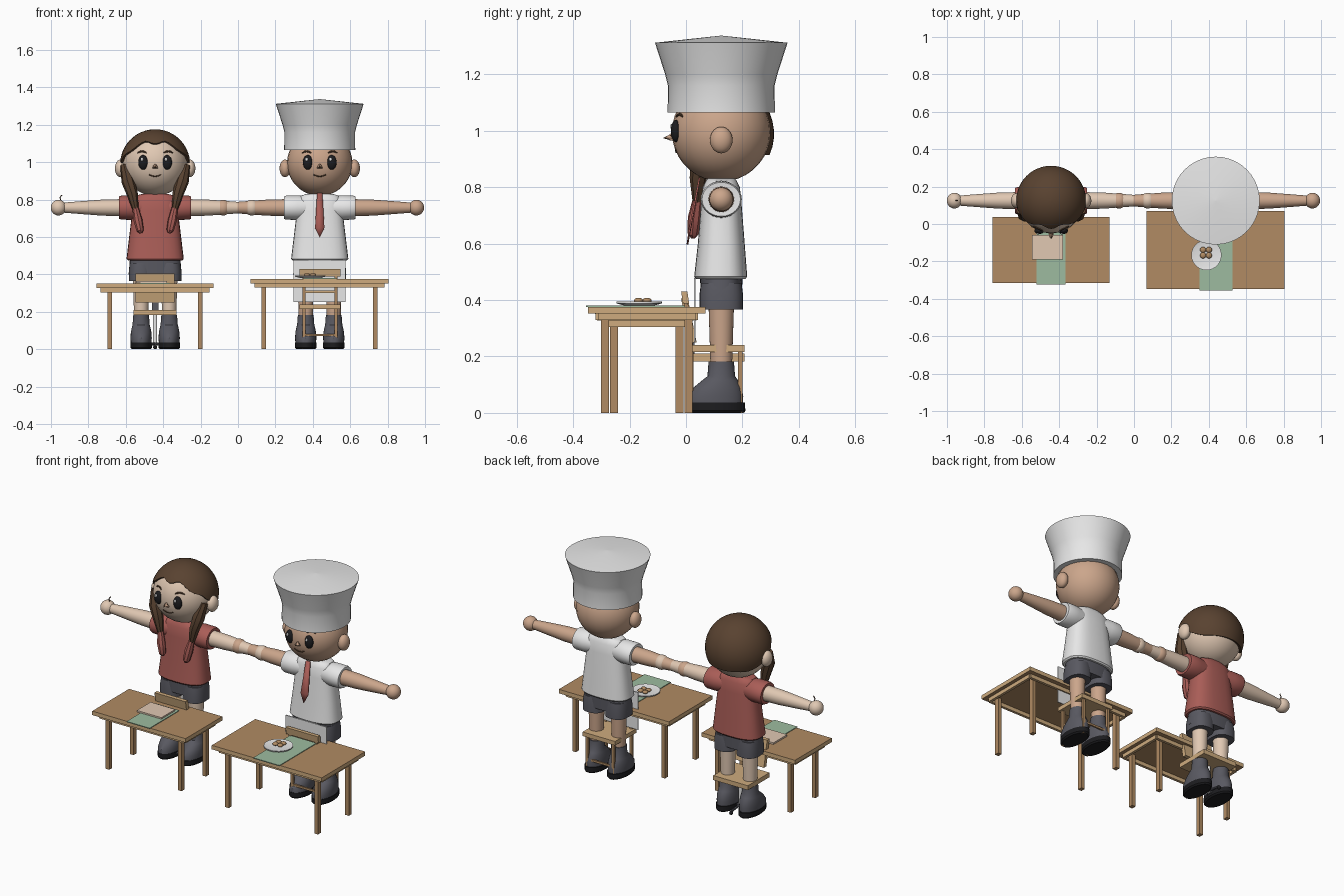
import bpy, bmesh, math
from mathutils import Vector

if "Cube" in bpy.data.objects:
    bpy.data.objects.remove(bpy.data.objects["Cube"], do_unlink=True)


def material(name, *rgb):
    m = bpy.data.materials.new(name)
    m.use_nodes = True
    m.diffuse_color = (*rgb, 1)
    m.node_tree.nodes["Principled BSDF"].inputs["Base Color"].default_value = (*rgb, 1)
    return m


LIGHT = material("light_skin", .75, .58, .45)
TAN = material("tan_skin", .60, .38, .26)
BROWN = material("hair_brown", .10, .055, .03)
RED = material("faded_red", .40, .11, .095)
WHITE = material("white", .80, .80, .80)
GREY = material("dark_grey", .10, .10, .12)
BLACK = material("black", .012, .012, .014)
WOOD = material("wood", .44, .26, .125)
PALE = material("pale_wood", .62, .41, .21)
GREEN = material("mat_green", .34, .50, .35)
parts = []


def finish(name, bm, *mats):
    bmesh.ops.recalc_face_normals(bm, faces=bm.faces)
    me = bpy.data.meshes.new(name)
    bm.to_mesh(me)
    bm.free()
    for m in mats:
        me.materials.append(m)
    ob = bpy.data.objects.new(name, me)
    bpy.context.collection.objects.link(ob)
    parts.append(ob)
    return ob


def box(name, x, y, z, *mats, tilt=0):
    """Box from (min, max) pairs; a second material goes on its top and bottom."""
    bm = bmesh.new()
    bmesh.ops.create_cube(bm, size=1)
    for f in bm.faces:
        f.material_index = int(len(mats) > 1 and abs(f.normal.z) > .5)
    mid = Vector([(a + b) / 2 for a, b in (x, y, z)])
    for v in bm.verts:
        v.co = Vector((v.co.x * (x[1] - x[0]), v.co.y * (y[1] - y[0]), v.co.z * (z[1] - z[0]))) + mid
        v.co.y -= tilt * (v.co.z - mid.z)
    return finish(name, bm, *mats)


def ball(name, loc, radii, mat):
    bm = bmesh.new()
    bmesh.ops.create_uvsphere(bm, u_segments=28, v_segments=18, radius=1)
    for v in bm.verts:
        v.co = Vector([c * r + l for c, r, l in zip(v.co, radii, loc)])
    return finish(name, bm, mat)


def loft(name, rings, mat, at=(0, 0, 0), along_x=0, square=1.0, seg=28):
    """Rings of (distance, x radius, y radius, y offset) along z, or along +-x."""
    bm = bmesh.new()
    loops = []
    for t, rx, ry, oy in rings:
        loop = []
        for i in range(seg):
            a = math.tau * i / seg
            c, s = math.cos(a), math.sin(a)
            p = math.copysign(abs(c) ** square, c) * rx
            q = math.copysign(abs(s) ** square, s) * ry + oy
            co = (along_x * t, q, p) if along_x else (p, q, t)
            loop.append(bm.verts.new(Vector(co) + Vector(at)))
        loops.append(loop)
    for lo, hi in zip(loops, loops[1:]):
        for i in range(seg):
            j = (i + 1) % seg
            bm.faces.new((lo[i], lo[j], hi[j], hi[i]))
    bm.faces.new(loops[0])
    bm.faces.new(loops[-1])
    return finish(name, bm, mat)


def tube(name, pts, radii, mat):
    cu = bpy.data.curves.new(name, "CURVE")
    cu.dimensions = "3D"
    cu.bevel_depth = 1
    cu.bevel_resolution = 2
    cu.use_fill_caps = True
    sp = cu.splines.new("POLY")
    sp.points.add(len(pts) - 1)
    for p, co, r in zip(sp.points, pts, radii):
        p.co, p.radius = (*co, 1), r
    cu.materials.append(mat)
    ob = bpy.data.objects.new(name, cu)
    bpy.context.collection.objects.link(ob)
    bpy.ops.object.select_all(action="DESELECT")
    ob.select_set(True)
    bpy.context.view_layer.objects.active = ob
    bpy.ops.object.convert(target="MESH")
    parts.append(bpy.context.view_layer.objects.active)


CY, HZ, R = .125, .995, .175   # body depth, head height, head radius


def on_face(cx, dx, dz):
    return (cx + dx, CY - math.sqrt(R * R - dx * dx - dz * dz), HZ + dz)


def person(who, cx, skin, shirt):
    base = (cx, CY, 0)
    ball(who + "_head", (cx, CY, HZ), (R, R, R), skin)
    loft(who + "_neck", [(.79, .055, .05, 0), (.84, .055, .05, 0)], skin, base)
    loft(who + "_shirt", [(.475, .145, .088, -.002), (.483, .153, .094, -.002), (.60, .139, .083, 0),
                          (.74, .122, .072, 0), (.80, .118, .066, 0), (.822, .10, .055, 0),
                          (.83, .07, .05, 0)], shirt, base, square=.75)
    loft(who + "_shorts_waist", [(.40, .142, .073, 0), (.48, .135, .075, 0)], GREY, base, square=.75)
    # face
    loft(who + "_nose", [(.965, .017, .018, -R + .012), (.975, .013, .02, -R - .006),
                         (.99, .002, .002, -R - .002)], TAN if skin is LIGHT else skin, base, seg=8)
    tube(who + "_nose_tip", [(cx, CY - R, .977), (cx, CY - R - .03, .974)], (.012, .001), BROWN)
    tube(who + "_mouth", [on_face(cx, d * .011, -.071 + .0011 * d * d) for d in range(-3, 4)],
         [.003] * 7, BROWN)
    for s, side in ((-1, "right"), (1, "left")):
        n = f"{who}_{side}_"
        ex, ey, ez = on_face(cx, s * .064, .004)
        ball(n + "eye", (ex, ey + .002, ez), (.026, .018, .039), BLACK)
        ball(n + "eye_glint", (ex - .006, ey - .014, ez + .016), (.007, .004, .009), WHITE)
        tube(n + "eyebrow", [on_face(cx, s * (.07 + d * .012), .063 - .002 * d * d) for d in range(-2, 3)],
             [.003, .005, .005, .005, .003], BROWN)
        ball(n + "ear", (cx + s * .185, CY, .967), (.03, .04, .047), skin)
        # arm, sleeve and hand
        shoulder = (cx, CY, .757)
        loft(n + "sleeve", [(.07, .06, .062, 0), (.12, .066, .07, 0), (.18, .064, .073, 0),
                            (.192, .06, .068, 0), (.19, .046, .046, 0)], shirt, shoulder, along_x=s)
        loft(n + "arm", [(.15, .046, .046, 0), (.28, .043, .043, 0), (.40, .034, .034, 0),
                         (.50, .026, .026, 0)], skin, shoulder, along_x=s)
        ball(n + "hand", (cx + s * .517, CY, .757), (.041, .042, .042), skin)
        # leg and boot
        foot = (cx + s * .075, CY, 0)
        loft(n + "shorts_leg", [(.366, .066, .077, 0), (.42, .066, .077, 0), (.46, .06, .072, 0)],
             GREY, foot, square=.8)
        loft(n + "leg", [(.16, .037, .038, 0), (.38, .044, .045, 0)], skin, foot)
        loft(n + "boot", [(.03, .055, .10, -.023), (.06, .057, .10, -.022), (.09, .055, .085, -.013),
                          (.115, .05, .064, -.004), (.13, .046, .049, 0), (.182, .042, .045, 0),
                          (.182, .03, .03, 0)], GREY, foot)
        loft(n + "boot_sole", [(0, .05, .097, -.02), (.008, .058, .105, -.02), (.036, .058, .105, -.02)],
             BLACK, foot)


def table(who, x, y, top):
    """Board with dark faces and pale edge, rails and four legs."""
    box(who + "_table_top", x, y, (top - .024, top), PALE, WOOD)
    x0, x1, y0, y1 = x[0] + .03, x[1] - .03, y[0] + .035, y[1] - .035
    rail = (top - .047, top - .024)
    for i, v in enumerate((y0, y1)):
        box(f"{who}_table_long_rail_{i}", (x0, x1), (v - .008, v + .008), rail, PALE)
    for i, v in enumerate((x0, x1)):
        box(f"{who}_table_short_rail_{i}", (v - .008, v + .008), (y0, y1), rail, PALE)
    for i, lx in enumerate((x0 + .04, x1 - .04)):
        for j, ly in enumerate((y0 + .025, y1 - .025)):
            box(f"{who}_table_leg_{i}{j}", (lx - .012, lx + .012), (ly - .014, ly + .014),
                (0, top - .024), WOOD)


# people
GX, MX = -.443, .437
person("girl", GX, LIGHT, RED)
person("cook", MX, TAN, WHITE)

# girl's hair: a cap whose hem drops from the forehead to the nape
bm = bmesh.new()
SEG, ROWS, HR = 48, 12, .187
rows = []
for k in range(ROWS + 2):
    row = []
    for i in range(SEG):
        a = math.tau * i / SEG
        u = min(i, SEG - i) / (SEG / 2)
        t = max(0, min(1, (u - .08) / .67))
        hem = .118 - .193 * t * t * (3 - 2 * t) - .008 * math.cos(u * 24) * (u < .4)
        p = math.acos(hem / HR) * max(min(k, ROWS), .05) / ROWS
        r = HR if k <= ROWS else R - .008
        row.append(bm.verts.new((GX + r * math.sin(p) * math.sin(a),
                                 CY - r * math.sin(p) * math.cos(a), HZ - .006 + r * math.cos(p))))
    rows.append(row)
bm.faces.new(rows[0])
for lo, hi in zip(rows, rows[1:]):
    for i in range(SEG):
        bm.faces.new((lo[i], lo[i - 1], hi[i - 1], hi[i]))
finish("girl_hair", bm, BROWN)
for s, side in ((-1, "right"), (1, "left")):
    tube(f"girl_{side}_pigtail", [(GX + s * .165, .075, .985), (GX + s * .145, .05, .90),
                                  (GX + s * .122, .043, .83), (GX + s * .105, .04, .75)],
         (.022, .036, .03, .017), BROWN)
    tube(f"girl_{side}_ribbon", [(GX + s * .105, .04, .755), (GX + s * .092, .03, .69),
                                 (GX + s * .08, .025, .635), (GX + s * .075, .025, .62)],
         (.017, .024, .02, .008), RED)
tube("girl_hand_twig", [(-.945, CY, .79), (-.952, CY, .81), (-.942, CY, .825)], (.003, .003, .003), BROWN)

# cook's hat, tie and apron
loft("cook_hat", [(1.064, .19, .19, 0), (1.16, .189, .189, 0), (1.20, .199, .199, 0), (1.312, .235, .235, 0),
                  (1.337, .004, .004, 0)], WHITE, (MX, CY, 0), seg=40)
bm = bmesh.new()
bm.faces.new([bm.verts.new((MX + dx, y, z)) for dx, y, z in
              ((-.014, .045, .835), (.014, .045, .835), (.025, .01, .65), (0, .002, .597), (-.025, .01, .65))])
tie = finish("cook_tie", bm, RED)
tie.modifiers.new("thickness", "SOLIDIFY").thickness = .006
box("cook_apron", (.298, .574), (.028, .034), (.252, .478), WHITE)

# tables and what lies on them
table("girl", (-.756, -.131), (-.315, .037), .351)
table("cook", (.067, .804), (-.347, .069), .376)
box("girl_mat", (-.52, -.366), (-.323, -.04), (.35, .355), GREEN)
box("girl_pad", (-.545, -.38), (-.19, -.058), (.354, .364), LIGHT)
box("cook_mat", (.35, .526), (-.355, .0), (.375, .38), GREEN)
loft("plate", [(.38, .05, .05, 0), (.388, .081, .081, 0), (.394, .081, .081, 0), (.389, .06, .06, 0)],
     WHITE, (.387, -.166, 0))
for i in range(4):
    ball(f"bun_{i}", (.369 + .032 * (i % 2), -.168 + .03 * (i // 2), .398), (.016, .016, .01), WOOD)

# girl's swivel chair, its back towards the table
box("girl_seat", (-.56, -.328), (.0, .208), (.183, .21), PALE)
box("girl_chair_back", (-.548, -.34), (-.002, .022), (.25, .405), PALE, tilt=.2)
box("girl_chair_back_support", (-.46, -.426), (.015, .03), (.19, .27), GREY)
loft("girl_chair_post", [(.02, .011, .011, 0), (.185, .011, .011, 0)], WHITE, (GX, .11, 0))
for i in range(5):
    a = math.tau * i / 5 + math.pi / 2
    tip = (GX + .09 * math.cos(a), .11 + .09 * math.sin(a))
    tube(f"chair_spoke_{i}", [(GX, .11, .03), (*tip, .02)], (.008, .006), GREY)
    ball(f"chair_caster_{i}", (*tip, .011), (.011, .011, .011), BLACK)

# cook's chair, its back towards the table
box("cook_seat", (.33, .547), (.0, .208), (.215, .24), PALE)
box("cook_chair_back", (.33, .547), (-.014, .008), (.388, .43), PALE, tilt=.15)
box("cook_chair_back_slat", (.345, .53), (.004, .014), (.30, .315), PALE)
for i, x in enumerate((.352, .525)):
    box(f"cook_chair_upright_{i}", (x - .008, x + .008), (.002, .016), (.23, .40), WOOD, tilt=.12)
    box(f"cook_chair_side_rung_{i}", (x - .005, x + .005), (.02, .19), (.07, .082), WOOD)
    for j, y in enumerate((.018, .192)):
        box(f"cook_chair_leg_{i}{j}", (x - .008, x + .008), (y - .008, y + .008), (0, .22), WOOD)
for j, y in enumerate((.018, .192)):
    box(f"cook_chair_rung_{j}", (.352, .525), (y - .005, y + .005), (.07, .082), WOOD)

# smooth shading with kept edges
bpy.ops.object.select_all(action="DESELECT")
for ob in parts:
    ob.select_set(True)
bpy.context.view_layer.objects.active = parts[0]
bpy.ops.object.shade_smooth_by_angle(angle=math.radians(35))
